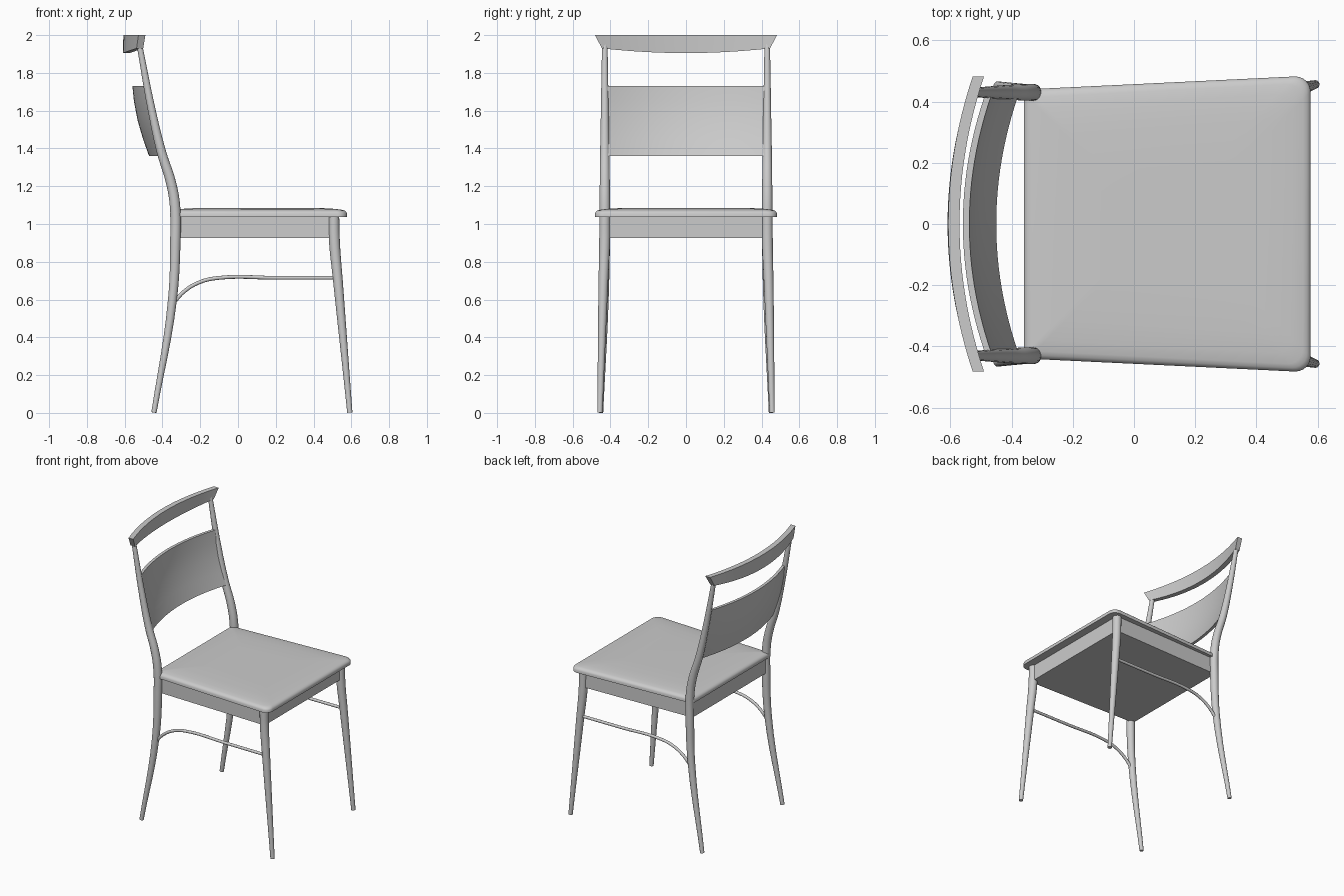
import bpy, bmesh, math

if "Cube" in bpy.data.objects:
    bpy.data.objects.remove(bpy.data.objects["Cube"])


def finish(ob, angle=35):
    bpy.ops.object.select_all(action='DESELECT')
    ob.select_set(True)
    bpy.context.view_layer.objects.active = ob
    if ob.type == 'CURVE':
        bpy.ops.object.convert(target='MESH')
        ob = bpy.context.object
    bpy.ops.object.shade_smooth_by_angle(angle=math.radians(angle))
    return ob


def tube(name, pts):
    """Tapered round bar through (x, y, z, radius) points."""
    cu = bpy.data.curves.new(name, 'CURVE')
    cu.dimensions = '3D'
    cu.bevel_depth = 1.0
    cu.bevel_resolution = 6
    cu.resolution_u = 6
    cu.use_fill_caps = True
    sp = cu.splines.new('BEZIER')
    sp.bezier_points.add(len(pts) - 1)
    for p, (x, y, z, r) in zip(sp.bezier_points, pts):
        p.co = (x, y, z)
        p.radius = r
        p.handle_left_type = p.handle_right_type = 'AUTO'
    ob = bpy.data.objects.new(name, cu)
    bpy.context.collection.objects.link(ob)
    return finish(ob, 50)


def loft(name, rings, angle=35):
    """Skin closed rings of equal length and cap both ends."""
    bm = bmesh.new()
    rows = [[bm.verts.new(p) for p in ring] for ring in rings]
    n = len(rows[0])
    for a, b in zip(rows, rows[1:]):
        for i in range(n):
            j = (i + 1) % n
            bm.faces.new((a[i], a[j], b[j], b[i]))
    bm.faces.new(rows[0][::-1])
    bm.faces.new(rows[-1])
    bmesh.ops.recalc_face_normals(bm, faces=bm.faces)
    me = bpy.data.meshes.new(name)
    bm.to_mesh(me)
    bm.free()
    ob = bpy.data.objects.new(name, me)
    bpy.context.collection.objects.link(ob)
    return finish(ob, angle)


def outline(x0, x1, yb, yf, z, inset=0.0, rb=0.0, rf=0.0, seg=6):
    """Trapezoid ring with rounded corners (back radius rb, front rf)."""
    x0, x1, yb, yf = x0 + inset, x1 - inset, yb - inset, yf - inset
    ring = []
    for cx, cy, r, a0 in ((x1 - rf, yf - rf, rf, 90), (x1 - rf, -yf + rf, rf, 0),
                          (x0 + rb, -yb + rb, rb, -90), (x0 + rb, yb - rb, rb, -180)):
        for k in range(seg + 1):
            a = math.radians(a0 - 90 * k / seg)
            ring.append((cx + r * math.cos(a), cy + r * math.sin(a), z))
    return ring


# Padded seat with rounded edge and slight dome
loft("seat", [outline(-0.36, 0.577, 0.44, 0.482, z, i, 0.012, 0.05)
              for i, z in ((0, 1.038), (0, 1.056), (0.004, 1.064), (0.012, 1.071),
                           (0.025, 1.075), (0.06, 1.080), (0.13, 1.084), (0.25, 1.086))], 50)

# Solid apron box below the seat
apron = [[(-0.345, -0.42, z), (0.52, -0.443, z), (0.52, 0.443, z), (-0.345, 0.42, z)]
         for z in (0.927, 1.04)]
loft("apron", apron)

# Legs, back posts and side stretchers, left and right
for s, side in ((-1, "right"), (1, "left")):
    tube("front_leg_" + side, [(0.507, 0.43 * s, 1.045, 0.029), (0.511, 0.431 * s, 0.9, 0.029),
                               (0.528, 0.437 * s, 0.71, 0.026), (0.592, 0.456 * s, 0.002, 0.014)])
    tube("back_leg_" + side, [(-0.445, 0.452 * s, 0.002, 0.014), (-0.347, 0.433 * s, 0.6, 0.024),
                              (-0.332, 0.43 * s, 0.9, 0.028), (-0.334, 0.43 * s, 1.1, 0.028),
                              (-0.355, 0.43 * s, 1.22, 0.027), (-0.405, 0.43 * s, 1.38, 0.025),
                              (-0.456, 0.43 * s, 1.6, 0.021), (-0.522, 0.43 * s, 1.95, 0.015)])
    tube("side_stretcher_" + side, [(0.525, 0.437 * s, 0.715, 0.01), (0.2, 0.435 * s, 0.715, 0.01),
                                    (-0.1, 0.433 * s, 0.715, 0.01), (-0.2, 0.433 * s, 0.693, 0.01),
                                    (-0.285, 0.433 * s, 0.643, 0.01), (-0.347, 0.433 * s, 0.575, 0.01)])

N = 24
steps = [-1 + 2 * k / N for k in range(N + 1)]

# Curved back panel: bowed in plan, leaning back
front = [(-0.450, 1.36), (-0.482, 1.45), (-0.511, 1.55), (-0.530, 1.65), (-0.538, 1.73)]
section = front + [(x - 0.021, z) for x, z in reversed(front)]
loft("back_panel", [[(x + 0.07 * t * t, 0.415 * t, z) for x, z in section] for t in steps])

# Crest rail: bowed, lower edge arched, ends cut at a slant
rings = []
for t in steps:
    bow, zb = 0.08 * t * t, 1.905 + 0.025 * t * t
    rings.append([(-0.607 + bow, 0.482 * t, 2.0), (-0.570 + bow, 0.482 * t, 2.0),
                  (-0.574 + bow * 0.9, 0.445 * t, zb), (-0.609 + bow * 0.9, 0.445 * t, zb)])
loft("crest_rail", rings)
